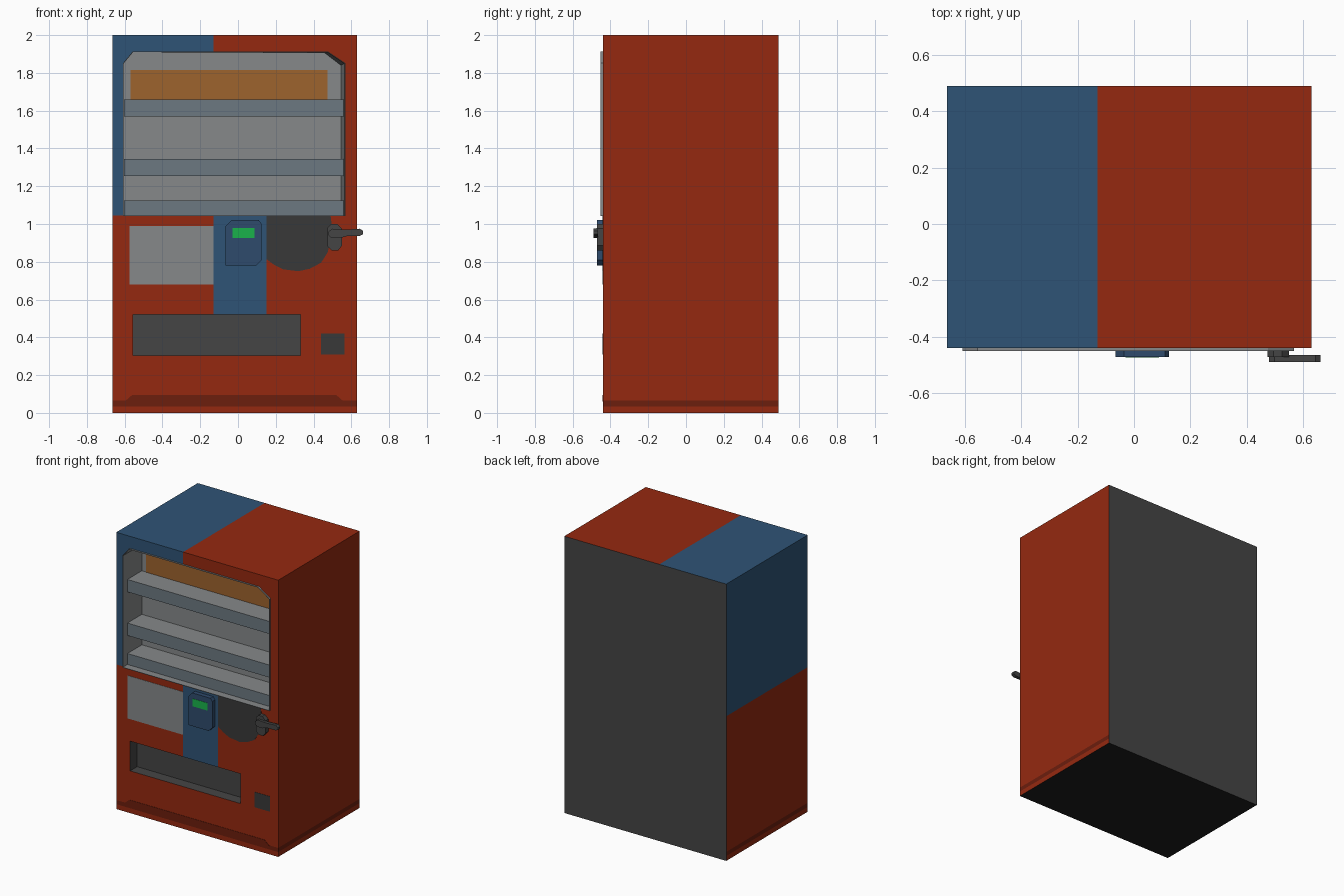
import bpy, bmesh
from mathutils import Vector

if "Cube" in bpy.data.objects:
    bpy.data.objects.remove(bpy.data.objects["Cube"])


def mat(name, r, g, b):
    m = bpy.data.materials.new(name)
    m.diffuse_color = (r, g, b, 1)
    m.use_nodes = True
    m.node_tree.nodes["Principled BSDF"].inputs["Base Color"].default_value = m.diffuse_color
    return m


LIGHT = mat("light_grey", 0.24, 0.25, 0.255)
DARK = mat("dark_grey", 0.06, 0.06, 0.06)
RED = mat("red", 0.30, 0.022, 0.005)
BLUE = mat("blue", 0.028, 0.088, 0.18)
MAROON = mat("dark_red", 0.15, 0.013, 0.004)
BLACK = mat("near_black", 0.012, 0.012, 0.012)
CHARCOAL = mat("charcoal", 0.04, 0.04, 0.04)
SLATE = mat("slate", 0.15, 0.19, 0.22)
ORANGE = mat("orange", 0.34, 0.125, 0.027)
NAVY = mat("navy", 0.028, 0.07, 0.15)
GREEN = mat("green", 0.01, 0.45, 0.07)
BODY = [LIGHT, DARK, RED, BLUE, MAROON, BLACK]

X0, X1, YF, YB = -0.665, 0.63, -0.44, 0.49


def finish(name, bm, mats):
    bmesh.ops.recalc_face_normals(bm, faces=bm.faces)
    me = bpy.data.meshes.new(name)
    bm.to_mesh(me)
    bm.free()
    for m in mats:
        me.materials.append(m)
    ob = bpy.data.objects.new(name, me)
    bpy.context.collection.objects.link(ob)
    return ob


def prism(name, pts, y0, y1, mats, back=None, caps=True, index=0):
    """Front-view (x, z) outline run from y0 to y1, optionally to another outline."""
    bm = bmesh.new()
    a = [bm.verts.new((x, y0, z)) for x, z in pts]
    b = [bm.verts.new((x, y1, z)) for x, z in (back or pts)]
    n = len(a)
    for i in range(n):
        j = (i + 1) % n
        bm.faces.new((a[i], a[j], b[j], b[i]))
    if caps:
        bm.faces.new(a)
        bm.faces.new(b)
    for f in bm.faces:
        f.material_index = index
    return finish(name, bm, mats)


def rect(x0, x1, z0, z1):
    return [(x0, z0), (x1, z0), (x1, z1), (x0, z1)]


# Cabinet, split along the colour borders
bm = bmesh.new()
bmesh.ops.create_cube(bm, size=1)
for v in bm.verts:
    v.co = Vector((X1 if v.co.x > 0 else X0, YB if v.co.y > 0 else YF, 2 if v.co.z > 0 else 0))
for co, no in [((-0.13, 0, 0), (1, 0, 0)), ((0.15, 0, 0), (1, 0, 0)), ((0, 0, 1.045), (0, 0, 1)),
               ((0, 0, 0.52), (0, 0, 1)), ((0, 0, 0.035), (0, 0, 1)), ((0, 0, 0.065), (0, 0, 1))]:
    bmesh.ops.bisect_plane(bm, geom=bm.verts[:] + bm.edges[:] + bm.faces[:], plane_co=co, plane_no=no)
bm.normal_update()
for f in bm.faces:
    c, n = f.calc_center_median(), f.normal
    upper_blue = c.x < -0.13 and c.z > 1.045
    column_blue = n.y < -0.5 and -0.13 < c.x < 0.15 and 0.52 < c.z < 1.045
    if n.y > 0.5:
        f.material_index = 1
    elif n.z < -0.5:
        f.material_index = 5
    elif upper_blue or column_blue:
        f.material_index = 3
    elif 0.035 < c.z < 0.065:
        f.material_index = 4
    else:
        f.material_index = 2
cabinet = finish("cabinet", bm, BODY)

# Display window and delivery tray openings
window = [(-0.605, 1.045), (0.565, 1.045), (0.565, 1.85), (0.475, 1.91), (-0.555, 1.91), (-0.605, 1.85)]
window_back = [(-0.605, 1.045), (0.545, 1.045), (0.545, 1.84), (0.46, 1.905), (-0.555, 1.91), (-0.605, 1.85)]
cutters = [prism("window_cutter", window, -0.46, -0.235, BODY, window_back, index=0),
           prism("tray_cutter", rect(-0.555, 0.33, 0.305, 0.52), -0.5, -0.36, BODY, index=1)]
bpy.context.view_layer.objects.active = cabinet
for c in cutters:
    md = cabinet.modifiers.new("cut", "BOOLEAN")
    md.operation, md.solver, md.object = "DIFFERENCE", "EXACT", c
    bpy.ops.object.modifier_apply(modifier=md.name)
    bpy.data.objects.remove(c)

# Window rim
rim = prism("window_rim", window, -0.452, YF + 0.005, [LIGHT], caps=False)
md = rim.modifiers.new("thickness", "SOLIDIFY")
md.thickness, md.offset = 0.004, 1

# Shelves with slate front strips
for i, (z0, z1) in enumerate([(1.046, 1.125), (1.255, 1.345), (1.57, 1.66)]):
    s = prism(f"shelf_{i + 1}", rect(-0.604, 0.56, z0, z1), -0.40, -0.23, [LIGHT, SLATE])
    for p in s.data.polygons:
        p.material_index = 1 if p.normal.y < -0.5 else 0

# Orange header on the window's back wall
prism("header_panel", rect(-0.57, 0.475, 1.655, 1.815), -0.238, -0.23, [ORANGE])

# Flat front panels
prism("notice_panel", rect(-0.575, -0.13, 0.68, 0.99), YF - 0.002, YF + 0.01, [LIGHT])
prism("control_panel", [(0.15, 1.044), (0.15, 0.815), (0.19, 0.785), (0.24, 0.76), (0.32, 0.75), (0.38, 0.763),
                        (0.44, 0.795), (0.475, 0.85), (0.492, 0.92), (0.496, 1.0), (0.49, 1.044)],
      YF - 0.002, YF + 0.01, [CHARCOAL])
prism("coin_return", rect(0.44, 0.565, 0.31, 0.42), YF - 0.002, YF + 0.01, [CHARCOAL])
prism("kick_plate", [(-0.6, 0.06), (0.56, 0.06), (0.52, 0.095), (-0.56, 0.095)],
      YF - 0.002, YF + 0.01, [MAROON])

# Payment reader with green screen
prism("payment_reader", [(-0.065, 0.78), (0.095, 0.78), (0.125, 0.81), (0.125, 1.0), (0.11, 1.02),
                         (-0.035, 1.02), (-0.065, 0.99)], -0.472, YF + 0.01, [NAVY])
prism("reader_screen", rect(-0.03, 0.088, 0.925, 0.98), -0.474, -0.46, [GREEN])

# Door lock and lever
prism("lock_plate", [(0.475, 0.88), (0.495, 0.86), (0.53, 0.86), (0.55, 0.885), (0.55, 0.975),
                     (0.525, 1.0), (0.495, 1.0), (0.475, 0.98)], -0.472, YF + 0.01, [DARK])
prism("lock_lever", [(0.48, 0.94), (0.495, 0.925), (0.54, 0.925), (0.58, 0.937), (0.645, 0.937), (0.663, 0.947),
                     (0.663, 0.963), (0.645, 0.975), (0.57, 0.97), (0.5, 0.975), (0.48, 0.96)],
      -0.49, -0.465, [DARK])
